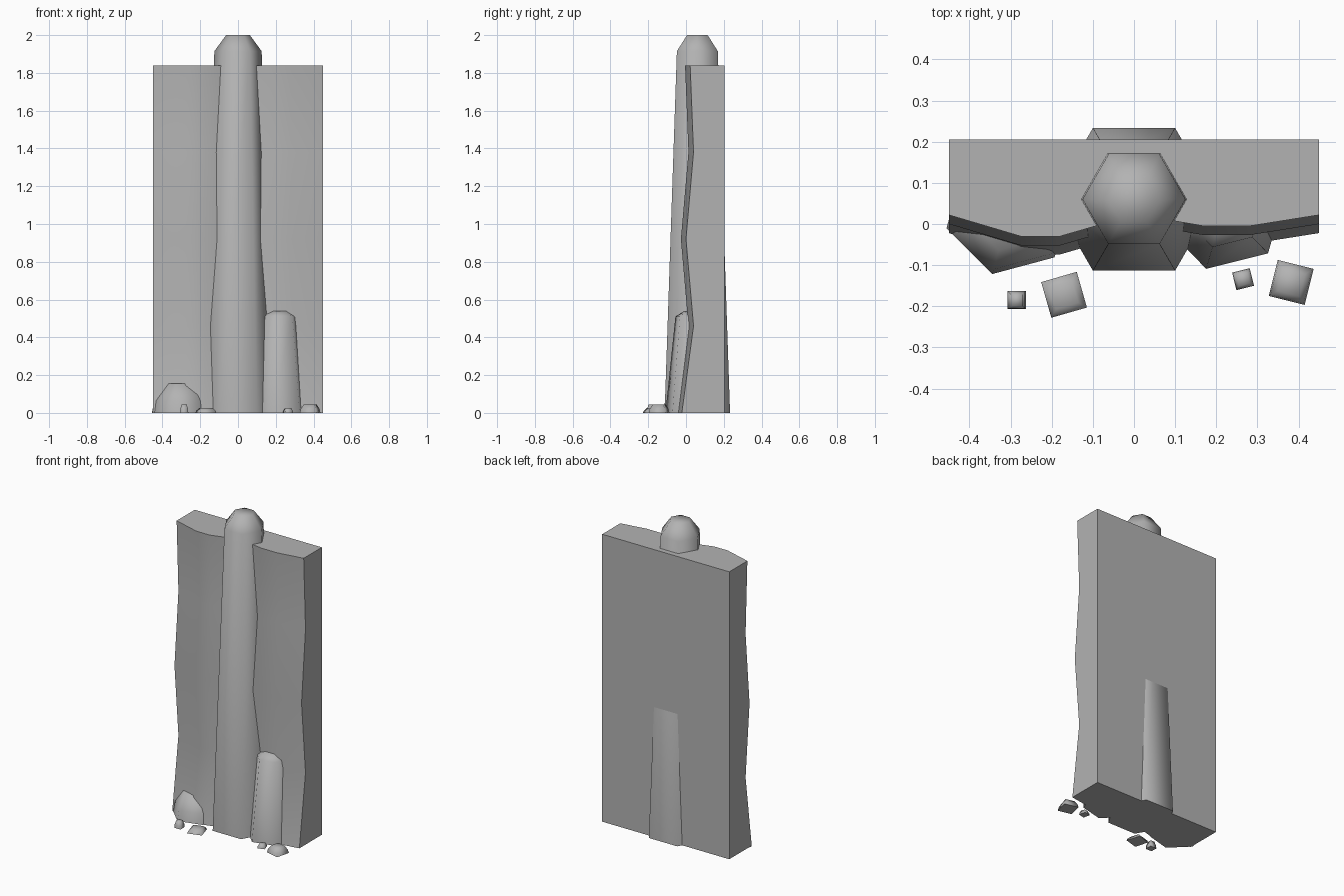
import bpy, bmesh, math

if "Cube" in bpy.data.objects:
    bpy.data.objects.remove(bpy.data.objects["Cube"])

stone = bpy.data.materials.new("grey_stone")
stone.diffuse_color = (0.45, 0.45, 0.45, 1)
stone.use_nodes = True
stone.node_tree.nodes["Principled BSDF"].inputs["Base Color"].default_value = stone.diffuse_color


def finish(name, bm):
    bmesh.ops.recalc_face_normals(bm, faces=bm.faces[:])
    me = bpy.data.meshes.new(name)
    bm.to_mesh(me)
    bm.free()
    me.materials.append(stone)
    ob = bpy.data.objects.new(name, me)
    bpy.context.collection.objects.link(ob)
    return ob


def rock(name, x, y, sides, turn, rings):
    """Tapered prism lofted through (radius, z) rings, smooth except for its base."""
    bm = bmesh.new()
    loops = []
    for r, z in rings:
        loops.append([bm.verts.new((x + r * math.cos(turn + math.tau * i / sides),
                                    y + r * math.sin(turn + math.tau * i / sides), z))
                      for i in range(sides)])
    base = bm.faces.new(loops[0][::-1])
    bm.faces.new(loops[-1])
    for a, b in zip(loops, loops[1:]):
        for i in range(sides):
            j = (i + 1) % sides
            bm.faces.new((a[i], a[j], b[j], b[i]))
    for f in bm.faces:
        f.smooth = f is not base
    for e in base.edges:
        e.smooth = False
    return finish(name, bm)


# cliff slab: front relief is a column offset plus a row offset
columns = [(-.45, 0), (-.275, -.052), (-.18, -.052), (-.09, -.026), (0, 0),
           (.1, -.015), (.17, -.027), (.28, -.027), (.45, 0)]
rows = [(0, -.022), (.46, .04), (.92, 0), (1.38, .04), (1.84, .022)]
BACK = .205
bm = bmesh.new()
front = [[bm.verts.new((x, dx + dz, z)) for x, dx in columns] for z, dz in rows]
for a, b in zip(front, front[1:]):
    for i in range(len(columns) - 1):
        bm.faces.new((a[i], a[i + 1], b[i + 1], b[i]))
bl, br, tl, tr = [bm.verts.new((x, BACK, z)) for z in (0, 1.84) for x in (-.45, .45)]
bm.faces.new((bl, br, tr, tl))
bm.faces.new(front[0] + [br, bl])
bm.faces.new(front[-1] + [tr, tl])
bm.faces.new([r[0] for r in front] + [tl, bl])
bm.faces.new([r[-1] for r in front] + [tr, br])
slab = finish("cliff_slab", bm)
bpy.context.view_layer.objects.active = slab
slab.select_set(True)
bpy.ops.object.shade_smooth_by_angle(angle=math.radians(35))

# central hexagonal pillar and the two buttress rocks
rock("pillar", 0, .06, 6, 0, [(.2, 0), (.125, 1.915), (.063, 2)])
rock("right_buttress", .218, .04, 6, math.radians(14), [(.155, 0), (.1, .51), (.05, .54)])
rock("left_boulder", -.304, .03, 6, math.radians(15), [(.157, 0), (.145, .065), (.097, .155)])

# loose stones at the foot: x, y, side, height, turn
stones = [(-.285, -.185, .044, .045, 0), (-.17, -.172, .09, .026, 16),
          (.265, -.134, .044, .026, 14), (.382, -.142, .09, .045, -14)]
for n, (x, y, s, h, t) in enumerate(stones):
    r = s / math.sqrt(2)
    rock(f"loose_stone_{n + 1}", x, y, 4, math.radians(45 + t),
         [(r, 0), (r * .92, h * .45), (r * .62, h)])
